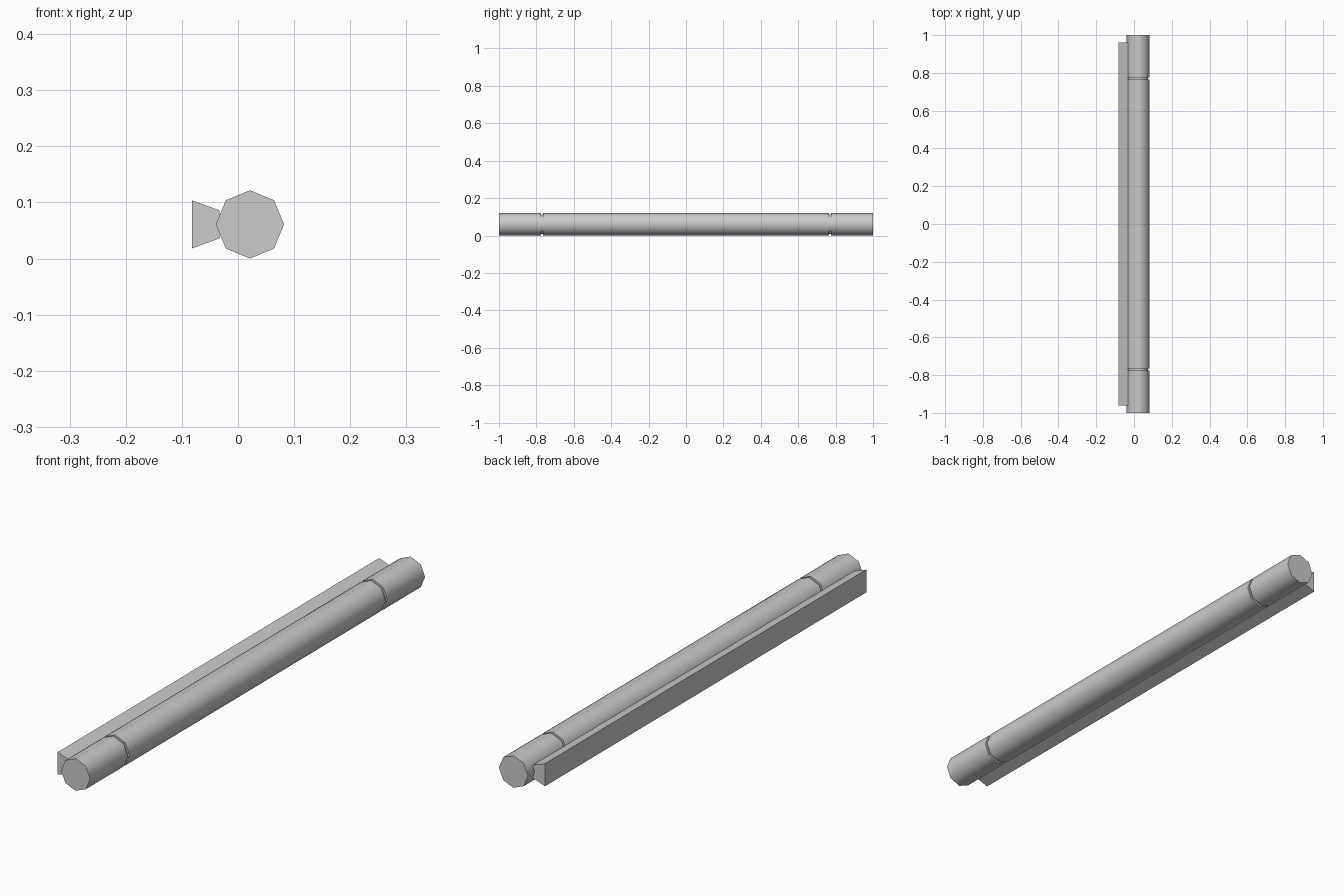
import bpy, bmesh, math

if "Cube" in bpy.data.objects:
    bpy.data.objects.remove(bpy.data.objects["Cube"])

CX, CZ, R = 0.0213, 0.0608, 0.0608


def finish(name, bm, angle):
    bmesh.ops.recalc_face_normals(bm, faces=bm.faces)
    me = bpy.data.meshes.new(name)
    bm.to_mesh(me)
    bm.free()
    ob = bpy.data.objects.new(name, me)
    bpy.context.collection.objects.link(ob)
    bpy.ops.object.select_all(action='DESELECT')
    ob.select_set(True)
    bpy.context.view_layer.objects.active = ob
    bpy.ops.object.shade_smooth_by_angle(angle=math.radians(angle))
    return ob


def loft(name, rings, angle):
    """Skin a list of equal-length closed rings and cap both ends."""
    bm = bmesh.new()
    loops = [[bm.verts.new(p) for p in ring] for ring in rings]
    n = len(loops[0])
    for a, b in zip(loops, loops[1:]):
        for i in range(n):
            j = (i + 1) % n
            bm.faces.new((a[i], a[j], b[j], b[i]))
    bm.faces.new(loops[0])
    bm.faces.new(loops[-1])
    return finish(name, bm, angle)


def octagon(r, y):
    return [(CX + r * math.cos(k * math.pi / 4), y, CZ + r * math.sin(k * math.pi / 4))
            for k in range(8)]


# Eight-sided lamp tube with a narrow groove near each end
half = [(R, 0.775), (R - 0.008, 0.775), (R - 0.008, 0.765), (R, 0.765)]
profile = [(R, -1.0)] + [(r, -y) for r, y in half] + [(r, y) for r, y in reversed(half)] + [(R, 1.0)]
loft("tube", [octagon(r, y) for r, y in profile], 50)


# Tapered mounting rail along the back of the tube
def rail_section(y):
    return [(-0.082, y, CZ - 0.0428), (-0.033, y, CZ - 0.025),
            (-0.033, y, CZ + 0.025), (-0.082, y, CZ + 0.0428)]


loft("mounting_rail", [rail_section(-0.96), rail_section(0.96)], 30)
